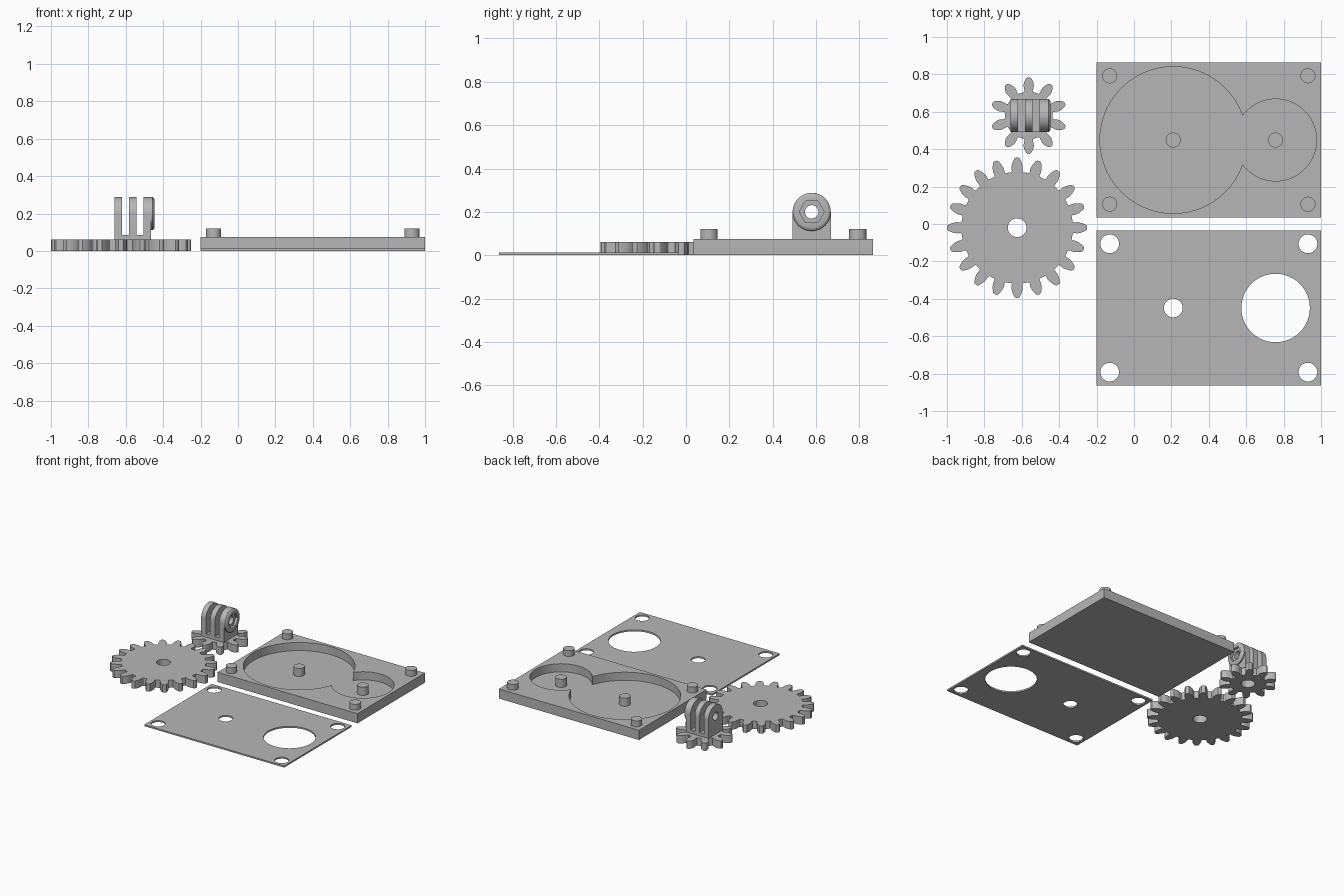
import bpy, bmesh
from math import sin, cos, tan, acos, pi, radians, atan2
from mathutils import Matrix

cube = bpy.data.objects.get("Cube")
if cube:
    bpy.data.objects.remove(cube, do_unlink=True)

grey = bpy.data.materials.new("plain grey")
grey.use_nodes = True
COLOUR = (0.47, 0.47, 0.47, 1)
grey.diffuse_color = COLOUR
for node in grey.node_tree.nodes:
    if node.type == 'BSDF_PRINCIPLED':
        node.inputs["Base Color"].default_value = COLOUR


def finish(name, bm, matrix=Matrix()):
    """Clean a bmesh and turn it into a shaded object."""
    bmesh.ops.remove_doubles(bm, verts=bm.verts, dist=0.00005)
    bmesh.ops.transform(bm, matrix=matrix, verts=bm.verts)
    bmesh.ops.recalc_face_normals(bm, faces=bm.faces)
    mesh = bpy.data.meshes.new(name)
    bm.to_mesh(mesh)
    bm.free()
    mesh.materials.append(grey)
    obj = bpy.data.objects.new(name, mesh)
    bpy.context.collection.objects.link(obj)
    bpy.ops.object.select_all(action='DESELECT')
    obj.select_set(True)
    bpy.context.view_layer.objects.active = obj
    bpy.ops.object.shade_smooth_by_angle(angle=radians(30))
    return obj


def plate(name, loops, low, high, matrix=Matrix()):
    """Extrude a flat outline (first loop) with holes (other loops)."""
    curve = bpy.data.curves.new(name, 'CURVE')
    curve.dimensions = '2D'
    curve.fill_mode = 'BOTH'
    curve.extrude = (high - low) / 2
    for loop in loops:
        spline = curve.splines.new('POLY')
        spline.points.add(len(loop) - 1)
        for point, (x, y) in zip(spline.points, loop):
            point.co = (x, y, 0, 1)
        spline.use_cyclic_u = True
    temp = bpy.data.objects.new(name + "_outline", curve)
    bpy.context.collection.objects.link(temp)
    bpy.context.view_layer.update()
    mesh = bpy.data.meshes.new_from_object(
        temp.evaluated_get(bpy.context.evaluated_depsgraph_get()))
    bpy.data.objects.remove(temp)
    bm = bmesh.new()
    bm.from_mesh(mesh)
    bpy.data.meshes.remove(mesh)
    return finish(name, bm, matrix @ Matrix.Translation((0, 0, (low + high) / 2)))


def arc(cx, cy, r, start=0, end=2 * pi, n=48, closed=False):
    steps = n - 1 if closed else n
    return [(cx + r * cos(start + (end - start) * i / steps),
             cy + r * sin(start + (end - start) * i / steps)) for i in range(n)]


def rect(x0, x1, y0, y1):
    return [(x0, y0), (x1, y0), (x1, y1), (x0, y1)]


def gear(cx, cy, teeth, module, turn):
    """Involute gear outline."""
    pitch = module * teeth / 2
    base, tip, root = pitch * cos(radians(20)), pitch + module, pitch - 1.25 * module

    def inv(a):
        return tan(a) - a

    def half(r):
        return pi / (2 * teeth) + inv(radians(20)) - inv(acos(min(1, base / r)))

    flank = [(root, half(base) * 1.12), (root + module * 0.2, half(base) * 0.98)]
    first = max(base, root + module * 0.4)
    last = tip - module * 0.12
    flank += [(r, half(r)) for r in [first + (last - first) * i / 5 for i in range(6)]]
    flank.append((tip, half(tip) * 0.55))
    loop = []
    for t in range(teeth):
        mid = turn + 2 * pi * t / teeth
        side = [(r, mid - a) for r, a in flank] + [(r, mid + a) for r, a in reversed(flank)]
        loop += [(cx + r * cos(a), cy + r * sin(a)) for r, a in side]
    return loop


# Shared layout
MODULE = 0.0341
SKIN, GEAR_H, BASE_H = 0.012, 0.06, 0.075
PLATE_Y, HALF_Y = 0.449, 0.4135
BIG_X, SMALL_X = 0.21, 0.757
CORNERS = [(0.4 + sx * 0.53, sy * 0.343) for sx in (-1, 1) for sy in (-1, 1)]

# Gearbox base: floor, rim with a two-circle pocket, pegs
outer = rect(-0.2, 1, PLATE_Y - HALF_Y, PLATE_Y + HALF_Y)
R1, R2, GAP = 0.392, 0.219, SMALL_X - BIG_X
cut = (R1 ** 2 - R2 ** 2 + GAP ** 2) / (2 * GAP)
rise = (R1 ** 2 - cut ** 2) ** 0.5
a1, a2 = atan2(rise, cut), atan2(rise, cut - GAP)
pocket = arc(BIG_X, PLATE_Y, R1, a1, 2 * pi - a1, 96, True)
pocket += arc(SMALL_X, PLATE_Y, R2, -a2, a2, 64, True)[1:-1]
plate("base_floor", [outer], 0, SKIN)
plate("base_rim", [outer, pocket], SKIN, BASE_H)
for x, y in CORNERS:
    plate("corner_peg", [arc(x, PLATE_Y + y, 0.04)], BASE_H, 0.12)
for name, x in (("large_gear_axle", BIG_X), ("small_gear_axle", SMALL_X)):
    plate(name, [arc(x, PLATE_Y, 0.04)], SKIN, BASE_H)

# Cover plate with peg, axle and mount openings
holes = [arc(x, y - PLATE_Y, 0.05) for x, y in CORNERS]
holes += [arc(BIG_X, -PLATE_Y, 0.05), arc(SMALL_X, -PLATE_Y, 0.183, n=96)]
plate("cover_plate", [rect(-0.2, 1, -PLATE_Y - HALF_Y, HALF_Y - PLATE_Y)] + holes, 0, SKIN)

# Gears
GX, GY = -0.563, 0.58
plate("large_gear", [gear(-0.625, -0.02, 20, MODULE, 0), arc(-0.625, -0.02, 0.05)], 0, GEAR_H)
plate("small_gear", [gear(GX, GY, 10, MODULE, pi / 2), arc(GX, GY, 0.05)], 0, GEAR_H)

# Three-prong mount on the small gear
PR, PZ, FOOT = 0.088, 0.2, 0.085
plate("mount_foot", [rect(GX - 0.097, GX + 0.097, GY - PR, GY + PR)], GEAR_H, FOOT)
sideways = Matrix(((0, 0, 1, 0), (1, 0, 0, 0), (0, 1, 0, 0), (0, 0, 0, 1)))
prong = [(GY - PR, FOOT), (GY + PR, FOOT)] + arc(GY, PZ, PR, 0, pi, 33, True)
for offset in (-0.077, 0, 0.077):
    plate("mount_prong", [prong, arc(GY, PZ, 0.031)],
          GX + offset - 0.02, GX + offset + 0.02, sideways)

# Chamfered boss with a hexagonal nut pocket
bm = bmesh.new()
face_x = GX + 0.097
SIDES = 48


def ring(x, radius):
    return [bm.verts.new((x, GY + radius(a) * cos(a), PZ + radius(a) * sin(a)))
            for a in [2 * pi * i / SIDES for i in range(SIDES)]]


def hexagon(a):
    return 0.05 / cos((a % (pi / 3)) - pi / 6)


rings = [ring(face_x, lambda a: PR), ring(face_x + 0.01, lambda a: PR),
         ring(face_x + 0.017, lambda a: PR - 0.006), ring(face_x + 0.02, lambda a: PR - 0.014),
         ring(face_x + 0.02, hexagon), ring(face_x, hexagon)]
for r0, r1 in zip(rings, rings[1:]):
    for i in range(SIDES):
        j = (i + 1) % SIDES
        bm.faces.new((r0[i], r0[j], r1[j], r1[i]))
finish("nut_boss", bm)
